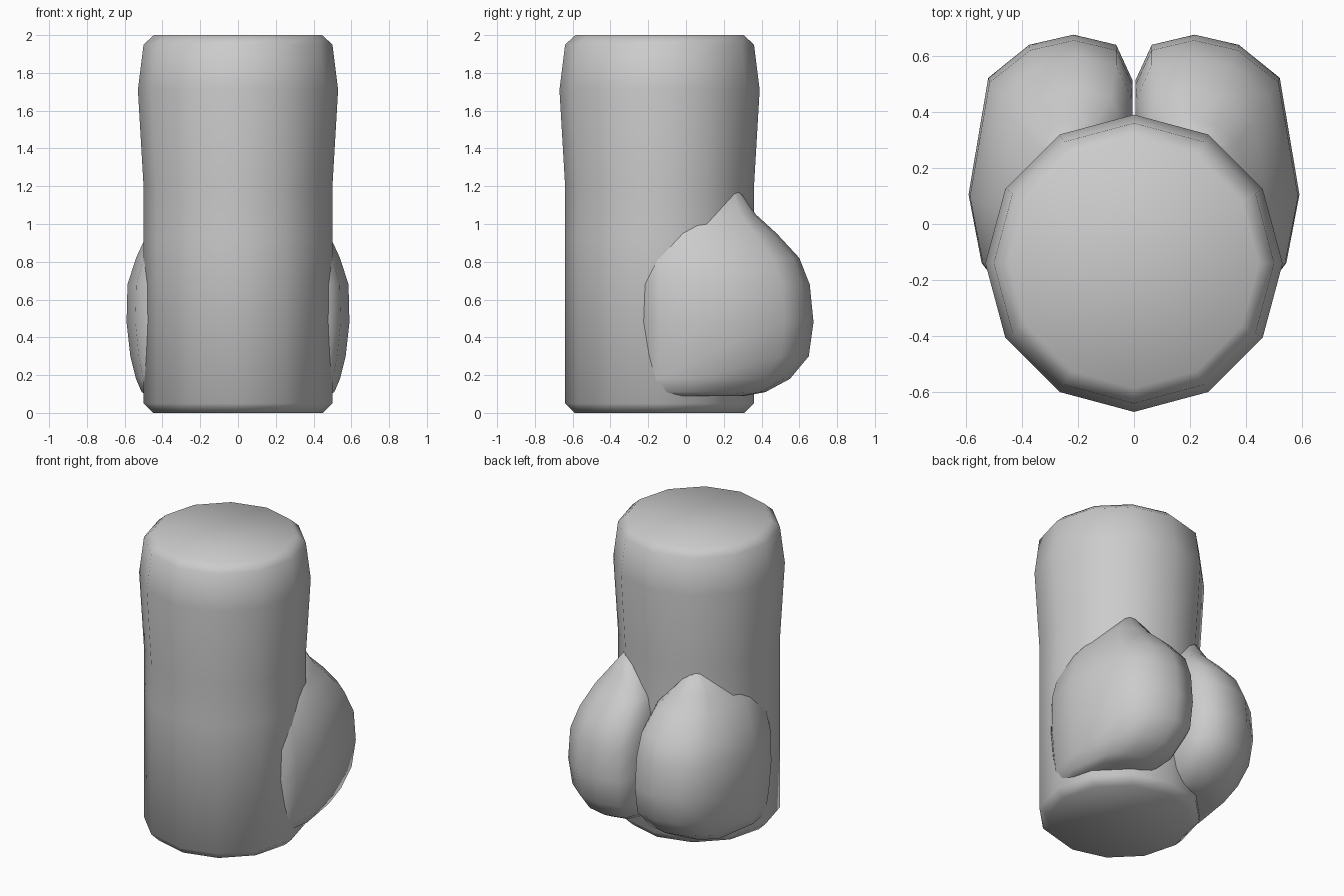
import bpy, math

if "Cube" in bpy.data.objects:
    bpy.data.objects.remove(bpy.data.objects["Cube"])


def loft(name, rings):
    """Skin equal-sized rings of points, capping both ends."""
    n = len(rings[0])
    verts = [p for ring in rings for p in ring]
    faces = []
    for r in range(len(rings) - 1):
        for i in range(n):
            j = (i + 1) % n
            faces.append((r * n + i, r * n + j, (r + 1) * n + j, (r + 1) * n + i))
    faces.append(tuple(reversed(range(n))))
    faces.append(tuple(range((len(rings) - 1) * n, len(rings) * n)))
    mesh = bpy.data.meshes.new(name)
    mesh.from_pydata(verts, [], faces)
    mesh.shade_smooth()
    obj = bpy.data.objects.new(name, mesh)
    bpy.context.collection.objects.link(obj)
    return obj


# Body: twelve-sided column, slightly waisted, with bevelled ends
SIDES, CENTRE_Y = 12, -0.14
profile = [(0.0, 0.45), (0.05, 0.5), (0.92, 0.5), (1.2, 0.5),
           (1.71, 0.53), (1.95, 0.5), (2.0, 0.445)]
angles = [2 * math.pi * i / SIDES for i in range(SIDES)]
loft("torso", [[(r * math.cos(a), CENTRE_Y + r * math.sin(a), z) for a in angles]
               for z, r in profile])

# Rounded rear lobes: one horizontal outline stretched to fit each level
outline = [(0.3, 0), (0.8, 0), (0.92, 0.1), (1, 0.37), (0.88, 0.83),
           (0.63, 0.96), (0.36, 1), (0.1, 0.96), (0, 0.82), (0, 0.6)]
# height, inner x, outer x, front y, back y
levels = [(0.09, 0.18, 0.47, -0.2, 0.31), (0.11, 0.12, 0.51, -0.23, 0.42),
          (0.18, 0.05, 0.54, -0.23, 0.55), (0.30, 0.01, 0.57, -0.23, 0.65),
          (0.48, 0.005, 0.59, -0.23, 0.675), (0.68, 0.005, 0.585, -0.23, 0.655),
          (0.82, 0.01, 0.54, -0.23, 0.60), (0.95, 0.04, 0.48, -0.2, 0.48),
          (1.05, 0.11, 0.40, -0.1, 0.37), (1.18, 0.22, 0.28, 0.1, 0.28)]
lobes = loft("rear_lobes", [[(xi + u * (xo - xi), yf + v * (yb - yf), z)
                             for u, v in outline] for z, xi, xo, yf, yb in levels])
lobes.modifiers.new("mirror", 'MIRROR').use_axis[0] = True
